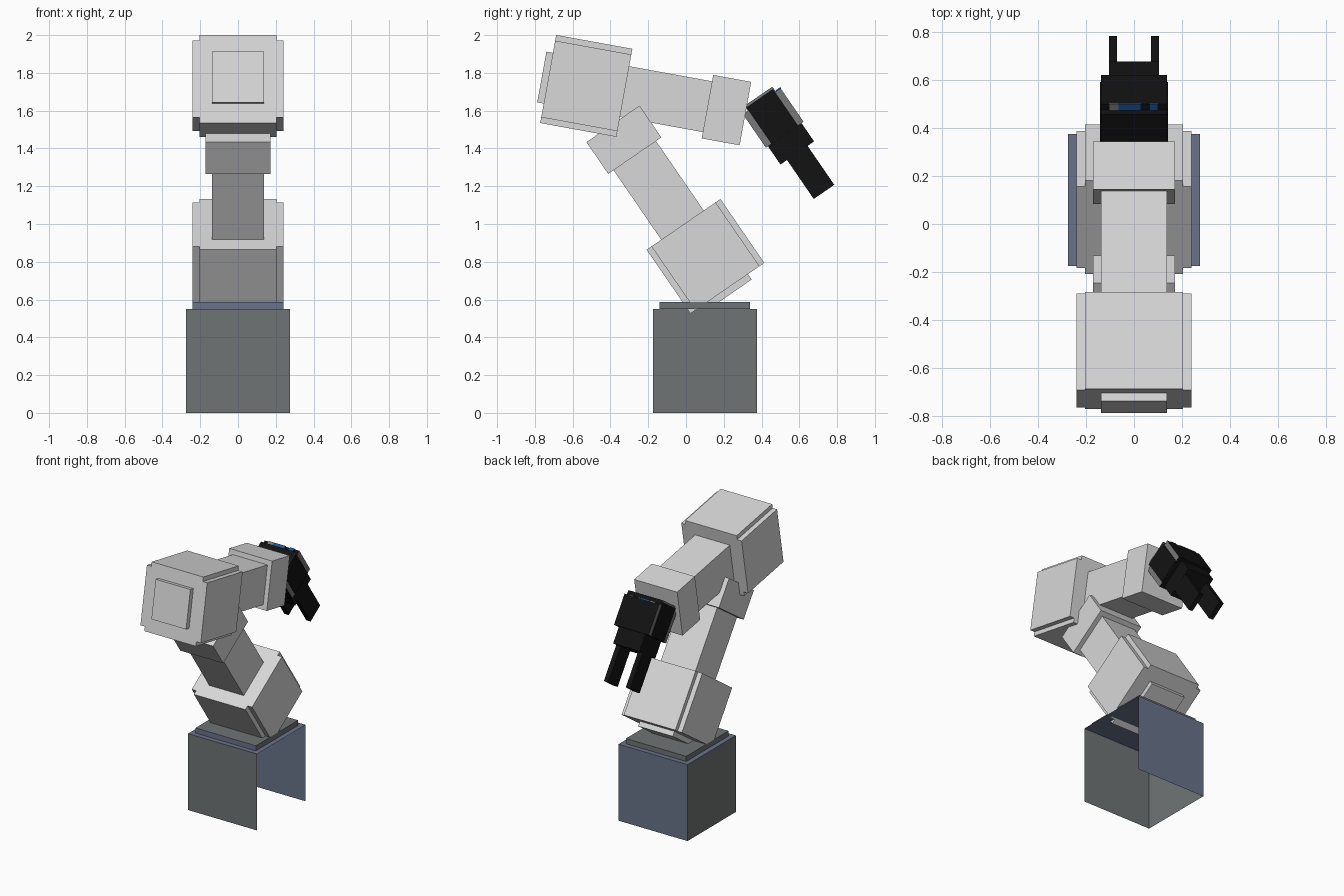
import bpy, bmesh, math
from mathutils import Matrix

if "Cube" in bpy.data.objects:
    bpy.data.objects.remove(bpy.data.objects["Cube"])


def material(name, rgb):
    m = bpy.data.materials.new(name)
    m.diffuse_color = (*rgb, 1)
    m.use_nodes = True
    m.node_tree.nodes["Principled BSDF"].inputs["Base Color"].default_value = m.diffuse_color
    return m


LIGHT = material("light grey", (0.69, 0.69, 0.69))
STONE = material("stone grey", (0.16, 0.175, 0.175))
SLATE = material("slate blue", (0.138, 0.174, 0.258))
BLACK = material("black", (0.006, 0.006, 0.006))
MID = material("mid grey", (0.19, 0.19, 0.19))
BLUE = material("blue", (0.01, 0.09, 0.32))


def finish(name, bm, frame, mats, rule=None):
    """Turn a bmesh into an object; rule(normal) picks the material slot."""
    bm.normal_update()
    if rule:
        for f in bm.faces:
            f.material_index = rule(f.normal)
    bm.transform(frame)
    me = bpy.data.meshes.new(name)
    bm.to_mesh(me)
    bm.free()
    for m in mats:
        me.materials.append(m)
    ob = bpy.data.objects.new(name, me)
    bpy.context.collection.objects.link(ob)
    return ob


def prism(name, profile, y0, y1, frame, mats, rule=None):
    """Extrude an (x, z) profile along local y."""
    bm = bmesh.new()
    face = bm.faces.new([bm.verts.new((x, y0, z)) for x, z in profile])
    ext = bmesh.ops.extrude_face_region(bm, geom=[face])
    verts = [v for v in ext["geom"] if isinstance(v, bmesh.types.BMVert)]
    bmesh.ops.translate(bm, vec=(0, y1 - y0, 0), verts=verts)
    bmesh.ops.recalc_face_normals(bm, faces=bm.faces[:])
    return finish(name, bm, frame, mats, rule)


def box(name, x, y, z, frame, mats, rule=None):
    prof = [(x[0], z[0]), (x[1], z[0]), (x[1], z[1]), (x[0], z[1])]
    return prism(name, prof, y[0], y[1], frame, mats, rule)


def joint_frame(y, z, degrees):
    """Local y runs along the limb, local z across it."""
    return Matrix.Translation((0, y, z)) @ Matrix.Rotation(math.radians(degrees), 4, 'X')


WORLD = Matrix.Identity(4)

# Pedestal: thin shell, open below and on the right side
bm = bmesh.new()
bmesh.ops.create_cube(bm, size=0.55, matrix=Matrix.Translation((0, 0.1, 0.275)))
bm.normal_update()
gone = [f for f in bm.faces if f.normal.z < -0.5 or f.normal.x > 0.5]
bmesh.ops.delete(bm, geom=gone, context='FACES')
finish("pedestal", bm, WORLD, [STONE, SLATE],
       lambda n: 1 if n.z > 0.5 or n.y > 0.5 else 0)

# Mounting plate with a blue front edge
box("mounting_plate", (-0.24, 0.24), (-0.14, 0.34), (0.55, 0.587), WORLD,
    [STONE, SLATE], lambda n: 1 if n.y < -0.5 else 0)


# Arm segment: notched housing, end cap, limb and square collar
def arm_segment(name, frame):
    a, b, h, k = 0.205, 0.24, 0.237, 0.206
    quarter = [(b, k), (a, k), (a, h)]
    profile = (quarter + [(-x, z) for x, z in reversed(quarter)]
               + [(-x, -z) for x, z in quarter]
               + [(x, -z) for x, z in reversed(quarter)])
    prism(name + "_housing", profile, -0.205, 0.205, frame, [LIGHT])
    box(name + "_end_cap", (-0.138, 0.138), (-0.24, -0.2), (-0.132, 0.141), frame, [LIGHT])
    box(name + "_limb", (-0.138, 0.138), (0.2, 0.66), (-0.13, 0.143), frame, [LIGHT])
    box(name + "_collar", (-0.171, 0.171), (0.651, 0.855), (-0.164, 0.177), frame, [LIGHT])


arm_segment("lower_arm", joint_frame(0.103, 0.829, 124.5))
arm_segment("upper_arm", joint_frame(-0.528, 1.731, -10.3))

# Gripper body with grey flanks
hand = joint_frame(0.383, 1.676, -55.5)
flank = lambda n: 1 if abs(n.x) > 0.5 else 0
box("gripper_core", (-0.137, 0.137), (0, 0.2), (-0.09, 0.09), hand, [BLACK, MID], flank)
box("gripper_body", (-0.138, 0.138), (0.032, 0.247), (-0.121, 0.121), hand, [BLACK, MID], flank)

# Blue and grey marking strips on the top step of the body
for name, x, mat in (("marking_patch", (-0.105, -0.065), MID),
                     ("marking_strip", (-0.065, 0.03), BLUE),
                     ("marking_tab", (0.065, 0.1), BLUE)):
    box(name, x, (0.026, 0.034), (0.091, 0.123), hand, [mat])

# Palm, side panels and the two fingers
box("gripper_palm", (-0.105, 0.105), (0.24, 0.364), (-0.108, 0.108), hand, [BLACK])
for side, s in (("left", -1), ("right", 1)):
    box(side + "_side_panel", sorted((s * 0.136, s * 0.141)), (0.012, 0.246),
        (-0.086, 0.086), hand, [BLACK])
    box(side + "_finger", sorted((s * 0.07, s * 0.1045)), (0.36, 0.614),
        (-0.066, 0.066), hand, [BLACK])
